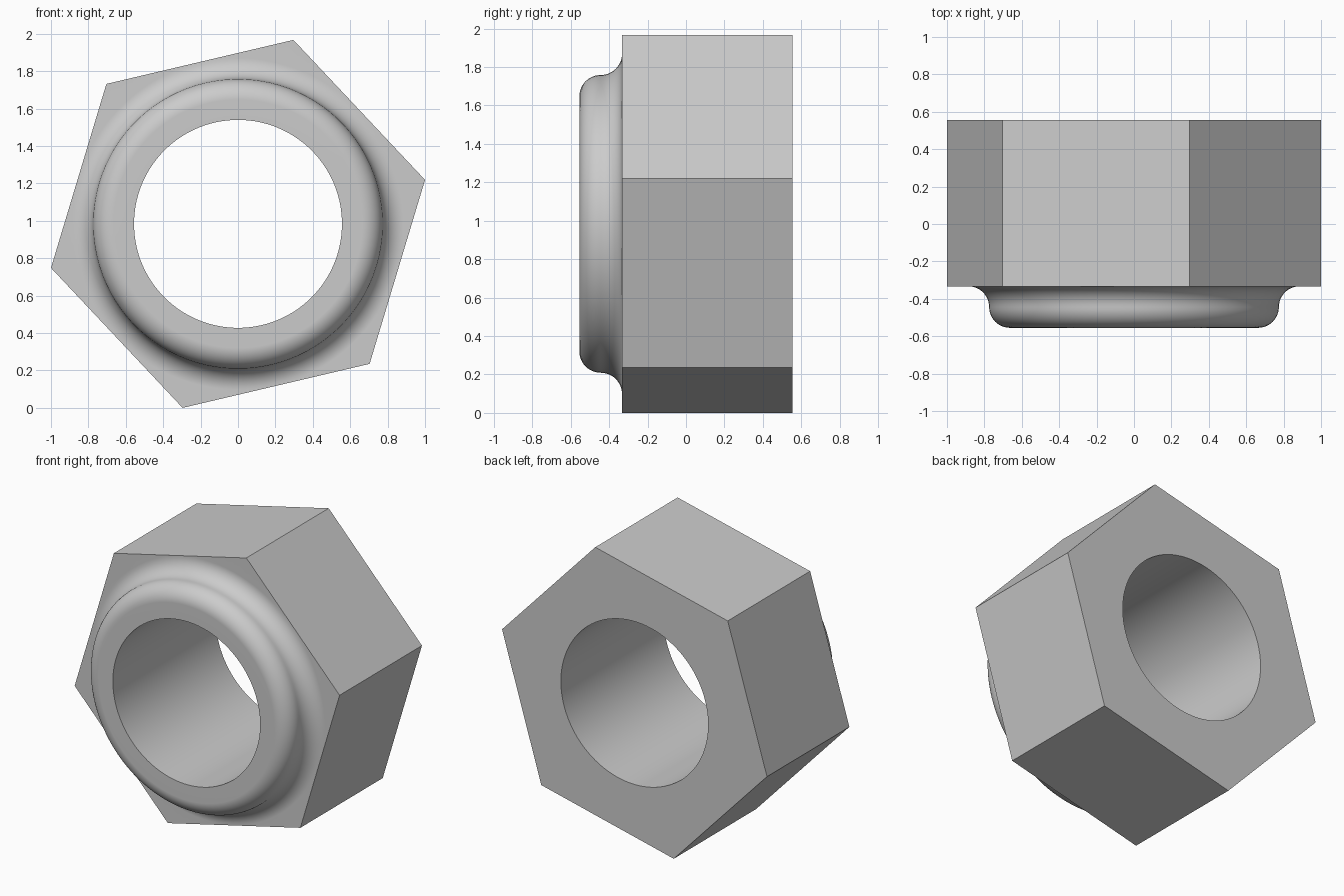
import bpy, bmesh
from math import cos, sin, pi, radians

cube = bpy.data.objects.get("Cube")
if cube:
    bpy.data.objects.remove(cube)

SEGMENTS = 96            # multiple of six, so the hexagon corners are hit exactly
STEPS = 12               # facets in each rounded quarter
TILT = radians(13.24)    # turn of the hexagon about the bore
CORNER = 1.0273          # centre to hexagon corner
BORE = 0.556
COLLAR = 0.775
ROUND = 0.111            # radius of both the fillet and the lip rounding
BACK, SHOULDER, FRONT = 0.555, -0.333, -0.555
CENTRE_Z = CORNER * sin(TILT + pi / 3)


def circle(radius):
    return lambda a: radius


def hexagon(a):
    return CORNER * cos(pi / 6) / cos(a % (pi / 3) - pi / 6)


def arc(centre_r, centre_y, start, end):
    """Quarter-round section as (ring shape, y) pairs."""
    angles = [start + (end - start) * i / STEPS for i in range(STEPS + 1)]
    return [(circle(centre_r + ROUND * cos(t)), centre_y + ROUND * sin(t)) for t in angles]


# Closed section: hexagonal flats, fillet, rounded collar lip, bore
mid = SHOULDER - ROUND
section = [(hexagon, BACK), (hexagon, SHOULDER)]
section += arc(COLLAR + ROUND, mid, pi / 2, pi)
section += arc(COLLAR - ROUND, mid, 0, -pi / 2)[1:]
section += [(circle(BORE), FRONT), (circle(BORE), BACK)]

# Sweep the section around the bore axis
bm = bmesh.new()
rings = []
for shape, y in section:
    ring = []
    for i in range(SEGMENTS):
        # offset keeps corner samples clear of rounding at the modulo step
        a = 2 * pi * i / SEGMENTS
        r = shape(a + 1e-9)
        ring.append(bm.verts.new((r * cos(a + TILT), y, CENTRE_Z + r * sin(a + TILT))))
    rings.append(ring)

for k, ring in enumerate(rings):
    following = rings[(k + 1) % len(rings)]
    for i in range(SEGMENTS):
        j = (i + 1) % SEGMENTS
        bm.faces.new((ring[i], ring[j], following[j], following[i]))
bmesh.ops.recalc_face_normals(bm, faces=bm.faces)

mesh = bpy.data.meshes.new("flanged_hex_nut")
bm.to_mesh(mesh)
bm.free()
nut = bpy.data.objects.new("flanged_hex_nut", mesh)
bpy.context.collection.objects.link(nut)

# Plain grey metal
grey = bpy.data.materials.new("plain_grey")
grey.use_nodes = True
colour = (0.6, 0.6, 0.6, 1)
grey.diffuse_color = colour
grey.node_tree.nodes["Principled BSDF"].inputs["Base Color"].default_value = colour
mesh.materials.append(grey)

# Smooth rounds with crisp hexagon and bore edges
bpy.ops.object.select_all(action='DESELECT')
nut.select_set(True)
bpy.context.view_layer.objects.active = nut
bpy.ops.object.shade_smooth_by_angle(angle=radians(30))
weighted = nut.modifiers.new("flat_faces", 'WEIGHTED_NORMAL')
weighted.keep_sharp = True
